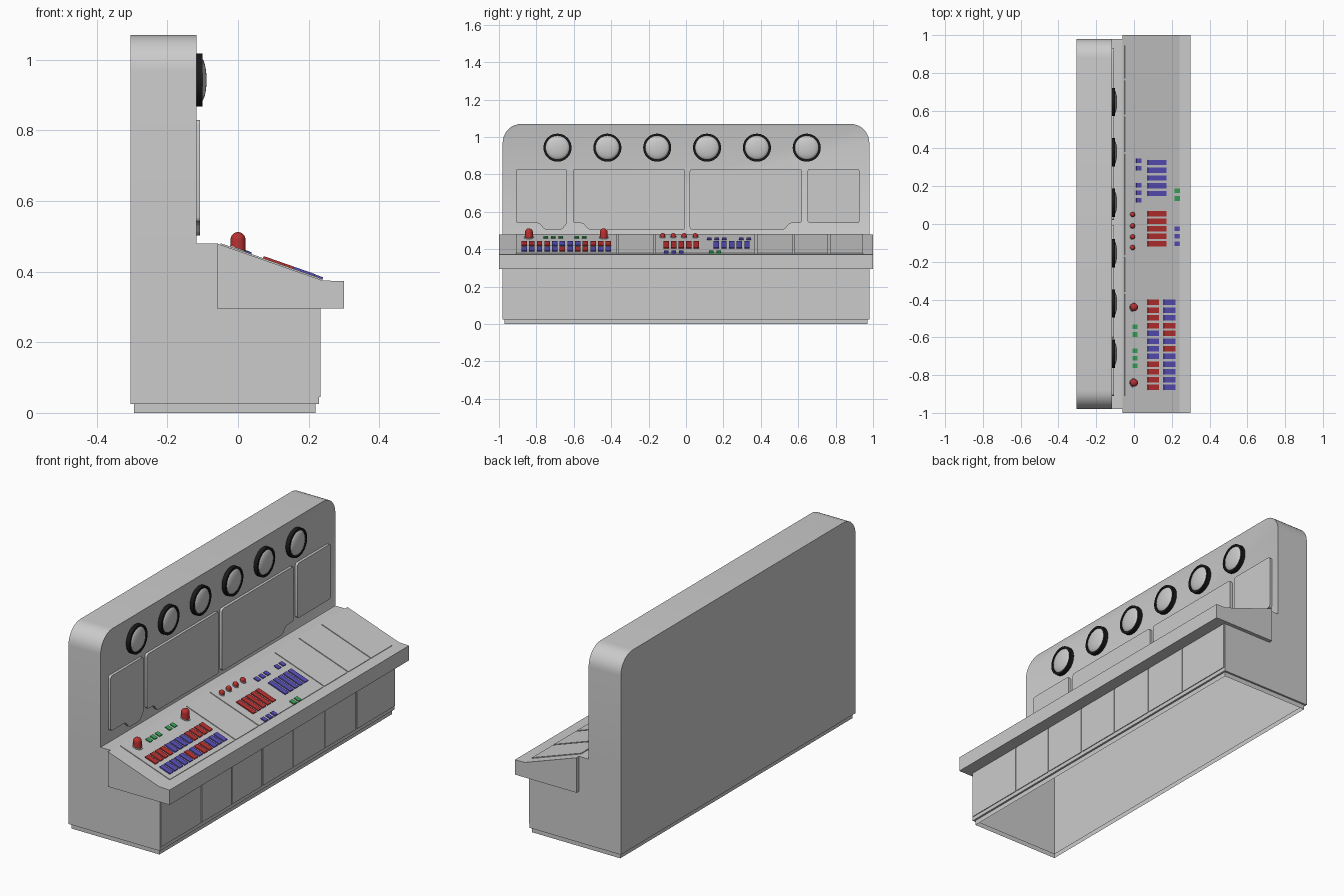
import bpy, bmesh, math
from mathutils import Matrix, Vector

if "Cube" in bpy.data.objects:
    bpy.data.objects.remove(bpy.data.objects["Cube"])


def material(name, rgb):
    m = bpy.data.materials.new(name)
    m.diffuse_color = (*rgb, 1)
    m.use_nodes = True
    m.node_tree.nodes["Principled BSDF"].inputs["Base Color"].default_value = m.diffuse_color
    return m


RED = material("red", (0.5, 0.03, 0.03))
BLUE = material("blue", (0.1, 0.08, 0.5))
GREEN = material("green", (0.04, 0.4, 0.1))
BLACK = material("black", (0.01, 0.01, 0.01))


def finish(bm, name, mat=None, smooth=False, matrix=None):
    bmesh.ops.recalc_face_normals(bm, faces=bm.faces)
    if matrix:
        bm.transform(matrix)
    me = bpy.data.meshes.new(name)
    bm.to_mesh(me)
    bm.free()
    ob = bpy.data.objects.new(name, me)
    bpy.context.collection.objects.link(ob)
    if mat:
        me.materials.append(mat)
    if smooth:
        bpy.ops.object.select_all(action='DESELECT')
        ob.select_set(True)
        bpy.context.view_layer.objects.active = ob
        bpy.ops.object.shade_smooth_by_angle(angle=math.radians(35))
    return ob


def prism(name, pts, vec, mat=None, rounding=0, smooth=False, matrix=None):
    """Extrude a planar outline along vec, optionally rounding its corners."""
    bm = bmesh.new()
    bm.faces.new([bm.verts.new(p) for p in pts])
    if rounding:
        bmesh.ops.bevel(bm, geom=bm.verts[:], offset=rounding, segments=4,
                        profile=0.5, affect='VERTICES')
    r = bmesh.ops.extrude_face_region(bm, geom=bm.faces[:])
    bmesh.ops.translate(bm, vec=vec, verts=[v for v in r["geom"] if isinstance(v, bmesh.types.BMVert)])
    return finish(bm, name, mat, smooth, matrix)


def lathe(name, profile, matrix, mat=None, steps=32):
    """Spin (radius, height) points around local z."""
    bm = bmesh.new()
    vs = [bm.verts.new((r, 0, h)) for r, h in profile]
    es = [bm.edges.new(p) for p in zip(vs, vs[1:])]
    bmesh.ops.spin(bm, geom=vs + es, cent=(0, 0, 0), axis=(0, 0, 1),
                   angle=2 * math.pi, steps=steps, use_duplicate=False)
    bmesh.ops.remove_doubles(bm, verts=bm.verts[:], dist=1e-5)
    return finish(bm, name, mat, True, matrix)


# Cabinet shell: rounded back wall, base and plinth, open underneath
W, XB, XW, XF, XD = 0.98, -0.305, -0.117, 0.23, -0.06
Z0, ZS, ZT, R = 0.025, 0.48, 1.07, 0.10
half = [(W - R + R * math.cos(i * math.pi / 16), ZT - R + R * math.sin(i * math.pi / 16))
        for i in range(9)]
arch = [(W, ZS)] + half + [(-y, z) for y, z in reversed(half)] + [(-W, ZS)]
bm = bmesh.new()


def face(pts):
    return bm.faces.new([bm.verts.new(p) for p in pts])


front = face([(XW, y, z) for y, z in arch])
face([(XB, y, z) for y, z in arch + [(-W, Z0), (W, Z0)]])
for (a, b), (c, d) in zip(arch, arch[1:]):
    face([(XW, a, b), (XB, a, b), (XB, c, d), (XW, c, d)])
step = [(XW, ZS), (XD, ZS), (XD, 0.46), (XF, 0.30), (XF, Z0)]
for y in (-W, W):
    face([(x, y, z) for x, z in [(XB, Z0), (XB, ZS)] + step])
for (a, b), (c, d) in zip(step, step[1:]):
    face([(a, -W, b), (c, -W, d), (c, W, d), (a, W, b)])
rings = [[(XB + i, -W + i, z), (XF - i, -W + i, z), (XF - i, W - i, z), (XB + i, W - i, z)]
         for i, z in ((0, Z0), (0.01, Z0), (0.01, 0))]
for lo, hi in zip(rings, rings[1:]):
    for k in range(4):
        face([lo[k], lo[k - 1], hi[k - 1], hi[k]])
bmesh.ops.remove_doubles(bm, verts=bm.verts[:], dist=1e-5)
bmesh.ops.recalc_face_normals(bm, faces=bm.faces[:])
# shallow recess in the front of the wall
wall = max((f for f in bm.faces if f.normal.x > 0.9), key=lambda f: f.calc_center_median().z)
bmesh.ops.inset_region(bm, faces=[wall], thickness=0.013, depth=-0.004)
finish(bm, "cabinet", smooth=True)

# Front base panels separated by thin seams
seams = [-0.98, -0.64, -0.385, -0.13, 0.127, 0.39, 0.655, 0.98]
for a, b in zip(seams, seams[1:]):
    a, b = a + 0.004, b - 0.004
    prism("base_panel", [(XF - 0.002, a, 0.045), (XF - 0.002, b, 0.045),
                         (XF - 0.002, b, 0.296), (XF - 0.002, a, 0.296)], (0.006, 0, 0))

# Sloping desk
prism("desk", [(x, -1, z) for x, z in [(XD, 0.295), (0.30, 0.295), (0.30, 0.373),
                                       (0.24, 0.375), (XD, 0.48)]], (0, 2, 0))
TILT = Matrix.Rotation(math.atan(0.35), 4, 'Y')


def on_desk(x, y, lift=0.0):
    return Matrix.Translation((x, y, 0.48 - 0.35 * (x - XD))) @ TILT @ Matrix.Translation((0, 0, lift))


def plate(name, x, y, sx, sy, h, mat=None):
    a, b = sx / 2, sy / 2
    prism(name, [(-a, -b, -0.003), (a, -b, -0.003), (a, b, -0.003), (-a, b, -0.003)],
          (0, 0, h + 0.003), mat, matrix=on_desk(x, y))


# Desk panels
for a, b in [(-0.91, -0.37), (-0.36, -0.175), (-0.165, 0.37),
             (0.38, 0.57), (0.58, 0.76), (0.77, 0.945)]:
    plate("desk_panel", 0.094, (a + b) / 2, 0.305, b - a, 0.004)

# Left bank: two columns of keys
for x, colours in ((0.10, "RRRRBBBBRRRR"), (0.185, "BBBBBRBRRBBB")):
    for i, c in enumerate(colours):
        plate("key", x, -0.865 + i * 0.0409, 0.064, 0.029, 0.010, RED if c == "R" else BLUE)
# Right bank: long keys
for i in range(5):
    plate("long_key", 0.12, -0.105 + i * 0.04, 0.106, 0.028, 0.010, RED)
    plate("long_key", 0.12, 0.162 + i * 0.041, 0.106, 0.028, 0.010, BLUE)
# Small square buttons
for x, mat, ys in ((0.003, GREEN, (-0.545, -0.585, -0.67, -0.71, -0.75)),
                   (0.225, GREEN, (0.175, 0.135)),
                   (0.023, BLUE, (0.335, 0.295, 0.205, 0.165, 0.125)),
                   (0.225, BLUE, (-0.025, -0.065, -0.105))):
    for y in ys:
        plate("small_button", x, y, 0.028, 0.024, 0.009, mat)


# Domed red lamps
def lamp(name, x, y, r, stem):
    dome = [(r * math.cos(i * math.pi / 16), stem + r * math.sin(i * math.pi / 16)) for i in range(9)]
    base = Matrix.Translation((x, y, 0.48 - 0.35 * (x - XD)))
    lathe(name, [(r, -0.01)] + dome, base, RED, 24)
    lathe(name + "_collar", [(r * 1.25, 0), (r * 1.25, 0.007), (r, 0.007)], on_desk(x, y), None, 24)


for y in (-0.44, -0.84):
    lamp("large_lamp", 0, y, 0.021, 0.032)
for y in (0.05, -0.01, -0.068, -0.125):
    lamp("small_lamp", -0.007, y, 0.013, 0.012)

# Wall panels with stepped lower edges
T, M, L = 0.83, 0.54, 0.503
for outline in (
        [(-0.91, T), (-0.91, M), (-0.785, M), (-0.755, L), (-0.665, L), (-0.635, M), (-0.635, T)],
        [(-0.605, T), (-0.605, M), (-0.55, M), (-0.52, L), (-0.005, L), (-0.005, T)],
        [(0.02, T), (0.02, L), (0.525, L), (0.555, M), (0.62, M), (0.62, T)],
        [(0.65, T), (0.65, M), (0.928, M), (0.928, T)]):
    prism("wall_panel", [(XW - 0.006, y, z) for y, z in outline], (0.016, 0, 0),
          rounding=0.014, smooth=True)

# Round gauges: black bezel with a domed glass
for i in range(6):
    m = Matrix.Translation((XW, -0.687 + i * 0.2665, 0.943)) @ Matrix.Rotation(math.pi / 2, 4, 'Y')
    lathe("gauge_bezel", [(0.075, -0.006), (0.075, 0.017), (0.064, 0.017), (0.064, 0.008)], m, BLACK, 40)
    glass = [(0.064 * math.cos(t * math.pi / 16), 0.01 + 0.018 * math.sin(t * math.pi / 16))
             for t in range(9)]
    lathe("gauge_glass", glass, m, None, 40)
